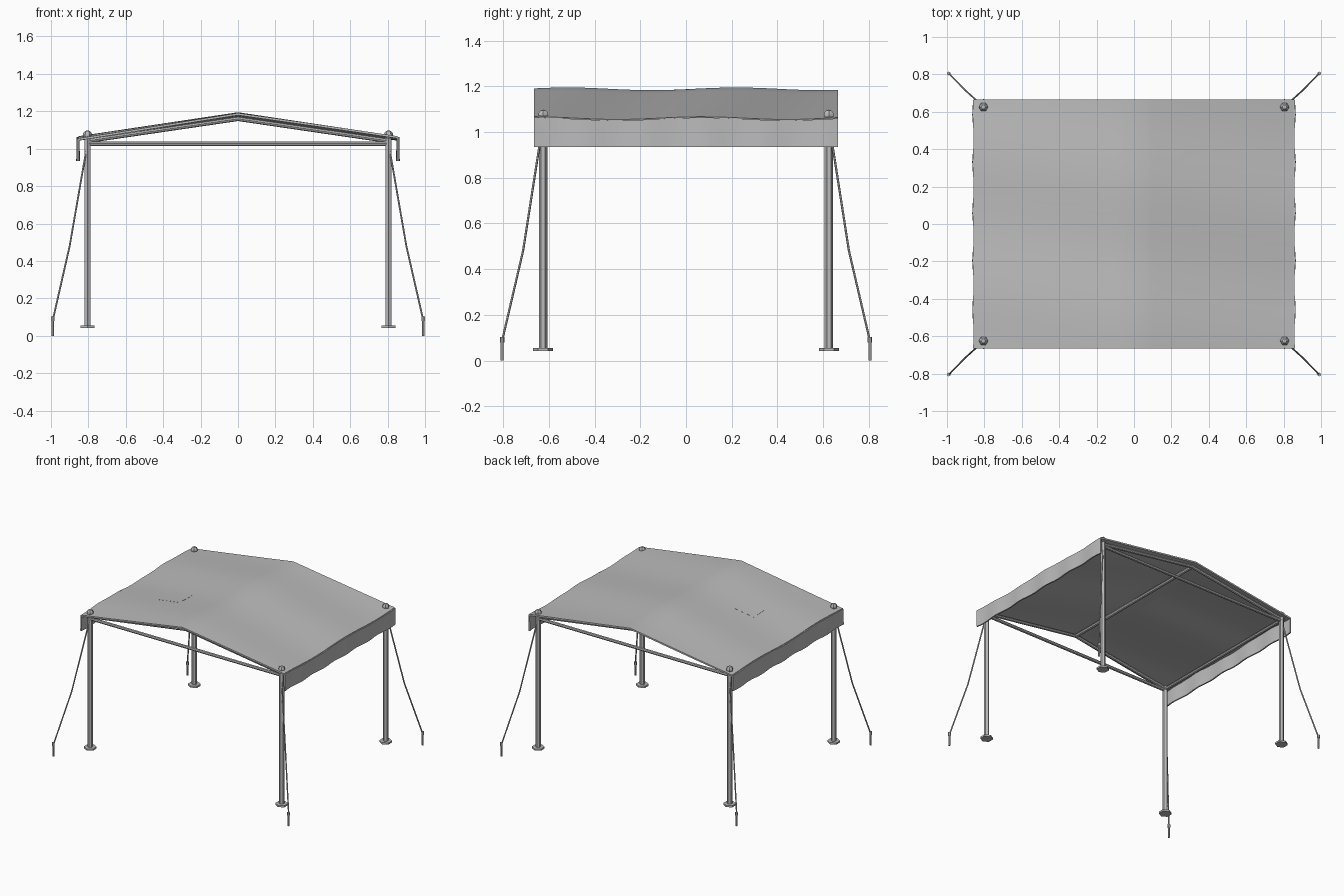
import bpy, math
from mathutils import Vector

cube = bpy.data.objects.get("Cube")
if cube:
    bpy.data.objects.remove(cube)

grey = bpy.data.materials.new("neutral_grey")
grey.use_nodes = True
grey.diffuse_color = (0.5, 0.5, 0.5, 1)
grey.node_tree.nodes["Principled BSDF"].inputs["Base Color"].default_value = (0.5, 0.5, 0.5, 1)

POST_X, POST_Y = 0.805, 0.625
ROOF_X, ROOF_Y = 0.853, 0.665


def finish(obj, name, smooth=True):
    obj.name = name
    obj.data.materials.append(grey)
    if smooth:
        bpy.ops.object.select_all(action='DESELECT')
        obj.select_set(True)
        bpy.context.view_layer.objects.active = obj
        bpy.ops.object.shade_smooth_by_angle(angle=math.radians(30))
    return obj


def bar(name, a, b, radius, sides=8):
    """Straight rod between two points."""
    a, b = Vector(a), Vector(b)
    d = b - a
    bpy.ops.mesh.primitive_cylinder_add(vertices=sides, radius=radius, depth=d.length,
                                        location=(a + b) / 2)
    obj = bpy.context.object
    if abs(d.x) + abs(d.y) > 1e-6:
        obj.rotation_euler = d.to_track_quat('Z', 'Y').to_euler()
    return finish(obj, name)


def cloth(name, nu, nv, point, thickness):
    """Grid sheet shaped by point(u, v) with u, v in 0..1, then thickened."""
    verts = [point(i / nu, j / nv) for j in range(nv + 1) for i in range(nu + 1)]
    row = nu + 1
    faces = [(j * row + i, j * row + i + 1, (j + 1) * row + i + 1, (j + 1) * row + i)
             for j in range(nv) for i in range(nu)]
    mesh = bpy.data.meshes.new(name)
    mesh.from_pydata(verts, [], faces)
    obj = bpy.data.objects.new(name, mesh)
    bpy.context.collection.objects.link(obj)
    mod = obj.modifiers.new("thickness", 'SOLIDIFY')
    mod.thickness = thickness
    mod.offset = -1
    bpy.context.view_layer.objects.active = obj
    bpy.ops.object.modifier_apply(modifier=mod.name)
    return finish(obj, name)


def roof_z(x, y):
    return 1.189 - 0.15 * abs(x) + 0.006 * math.sin(8.5 * (y - 0.035) + 1.5 * x)


# Canvas roof with a soft ripple
cloth("canvas_roof", 16, 24,
      lambda u, v: ((2 * u - 1) * ROOF_X, (2 * v - 1) * ROOF_Y,
                    roof_z((2 * u - 1) * ROOF_X, (2 * v - 1) * ROOF_Y)), 0.012)


# Small repair patch lying on the canvas
def patch_point(u, v):
    x, y = -0.5 + 0.19 * u, -0.26 + 0.16 * v
    return (x, y, roof_z(x, y) + 0.001)


cloth("roof_patch", 4, 4, patch_point, 0.004)

# Hanging side flaps with a wavy outline
for side, label in ((1, "left"), (-1, "right")):
    def flap_point(u, v, side=side):
        y = side * (2 * u - 1) * ROOF_Y
        wave = 0.005 * math.sin(y * 24) * (0.5 + 0.5 * (1 - v))
        top = roof_z(side * ROOF_X, y) - 0.004
        return (side * (0.86 + wave), y, 0.935 + (top - 0.935) * v)
    cloth(f"side_flap_{label}", 48, 3, flap_point, 0.01)

# Corner posts, feet, caps, guy ropes and stakes
for sx, lx in ((1, "left"), (-1, "right")):
    for sy, ly in ((-1, "front"), (1, "back")):
        tag = f"{ly}_{lx}"
        x, y = sx * POST_X, sy * POST_Y
        bar(f"post_{tag}", (x, y, 0.045), (x, y, 1.07), 0.018, 6)
        bar(f"foot_{tag}", (x, y, 0.041), (x, y, 0.054), 0.044, 6)
        bpy.ops.mesh.primitive_uv_sphere_add(segments=6, ring_count=6, radius=0.025,
                                             location=(x, y, 1.073),
                                             rotation=(0, 0, math.pi / 2))
        finish(bpy.context.object, f"post_cap_{tag}")
        path = [(sx * 0.81, sy * 0.632, 1.0), (sx * 0.9, sy * 0.713, 0.48),
                (sx * 0.99, sy * 0.805, 0.085)]
        bar(f"upper_rope_{tag}", path[0], path[1], 0.005, 6)
        bar(f"lower_rope_{tag}", path[1], path[2], 0.005, 6)
        bar(f"stake_{tag}", (sx * 0.99, sy * 0.805, 0), (sx * 0.99, sy * 0.805, 0.09), 0.007, 6)
        bar(f"stake_head_{tag}", (sx * 0.99, sy * 0.805, 0.08),
            (sx * 0.99, sy * 0.805, 0.104), 0.01, 6)
        # Sloping rafter up to the ridge
        bar(f"rafter_{tag}", (x, y, 1.042), (0, y, 1.16), 0.012)

# Horizontal frame members
for sy, ly in ((-1, "front"), (1, "back")):
    bar(f"crossbar_{ly}", (-POST_X, sy * POST_Y, 1.027), (POST_X, sy * POST_Y, 1.027), 0.012)
for sx, lx in ((1, "left"), (-1, "right")):
    bar(f"eave_beam_{lx}", (sx * POST_X, -POST_Y, 1.035), (sx * POST_X, POST_Y, 1.035), 0.012)
bar("ridge_beam", (0, -POST_Y, 1.16), (0, POST_Y, 1.16), 0.013)
